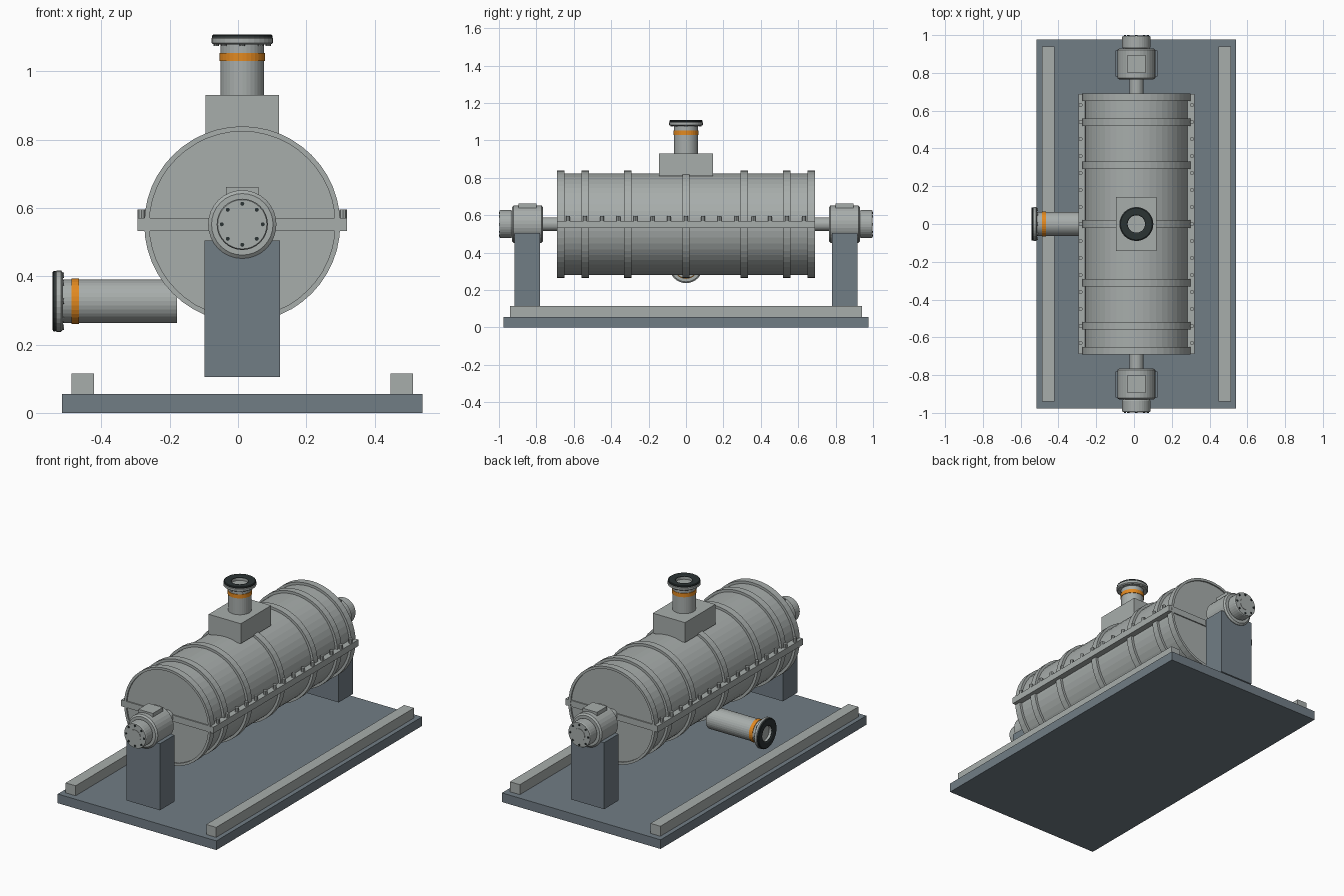
import bpy
import bmesh
from math import sin, cos, tau, pi
from mathutils import Matrix, Vector

cube = bpy.data.objects.get("Cube")
if cube:
    bpy.data.objects.remove(cube, do_unlink=True)


def material(name, r, g, b):
    mat = bpy.data.materials.new(name)
    mat.use_nodes = True
    mat.diffuse_color = (r, g, b, 1)
    mat.node_tree.nodes["Principled BSDF"].inputs["Base Color"].default_value = (r, g, b, 1)
    return mat


GREY = material("light grey metal", 0.39, 0.42, 0.41)
SLATE = material("slate paint", 0.165, 0.205, 0.235)
ORANGE = material("orange band", 0.76, 0.25, 0.015)
DARK = material("dark rubber", 0.024, 0.033, 0.034)

CX = 0.0125   # machine centreline
AXIS_Z = 0.552  # drum axis height
TURN = {
    "+z": Matrix(),
    "-x": Matrix.Rotation(-pi / 2, 4, "Y"),
    "+y": Matrix.Rotation(-pi / 2, 4, "X"),
    "-y": Matrix.Rotation(pi / 2, 4, "X"),
}


def finish(name, bm, mat):
    bmesh.ops.recalc_face_normals(bm, faces=bm.faces)
    mesh = bpy.data.meshes.new(name)
    bm.to_mesh(mesh)
    bm.free()
    mesh.materials.append(mat)
    obj = bpy.data.objects.new(name, mesh)
    bpy.context.scene.collection.objects.link(obj)
    return obj


def box(name, x, y, z, mat):
    """Box from (low, high) pairs."""
    bm = bmesh.new()
    size = [hi - lo for lo, hi in (x, y, z)]
    mid = Vector([(hi + lo) / 2 for lo, hi in (x, y, z)])
    bmesh.ops.create_cube(bm, size=1, matrix=Matrix.Translation(mid) @ Matrix.Diagonal((*size, 1)))
    return finish(name, bm, mat)


def lathe(name, profile, origin, axis, mat, sides=32, ring=False):
    """Spin (radius, height) points round an axis; ring closes the profile, otherwise ends are capped."""
    bm = bmesh.new()
    place = Matrix.Translation(origin) @ TURN[axis]
    loops = []
    for r, h in profile:
        loops.append([bm.verts.new(place @ Vector((r * cos(tau * i / sides), r * sin(tau * i / sides), h)))
                      for i in range(sides)])
    pairs = list(zip(loops, loops[1:]))
    if ring:
        pairs.append((loops[-1], loops[0]))
    else:
        bm.faces.new(loops[0])
        bm.faces.new(loops[-1])
    for a, b in pairs:
        for i in range(sides):
            j = (i + 1) % sides
            bm.faces.new((a[i], a[j], b[j], b[i]))
    return finish(name, bm, mat)


def rod(name, r, h0, h1, origin, axis, mat, sides=32):
    return lathe(name, [(r, h0), (r, h1)], origin, axis, mat, sides)


def tube(name, r_in, r_out, h0, h1, origin, axis, mat, sides=32):
    return lathe(name, [(r_in, h0), (r_out, h0), (r_out, h1), (r_in, h1)], origin, axis, mat, sides, True)


def studs(name, count, radius, r, h0, h1, origin, axis, mat):
    """Circle of small bolts."""
    for i in range(count):
        a = tau * i / count
        offset = TURN[axis] @ Vector((radius * cos(a), radius * sin(a), 0))
        rod(f"{name}_{i + 1}", r, h0, h1, Vector(origin) + offset, axis, mat, 8)


# Base plate and side rails
box("base_plate", (-0.515, 0.54), (-0.977, 0.977), (0, 0.055), SLATE)
for side, x in (("right", -0.455), ("left", 0.48)):
    box(f"{side}_rail", (x - 0.033, x + 0.033), (-0.94, 0.94), (0.055, 0.115), GREY)

# Drum with reinforcing hoops
centre = (CX, 0, AXIS_Z)
rod("drum", 0.272, -0.682, 0.682, centre, "+y", GREY, 48)
for i, y in enumerate((-0.67, -0.538, -0.312, 0, 0.312, 0.538, 0.67)):
    tube(f"drum_hoop_{i + 1}", 0.265 if abs(y) < 0.6 else 0.272, 0.287, y - 0.02, y + 0.02,
         centre, "+y", GREY, 48)

# Horizontal split flange and its bolts
box("split_flange", (CX - 0.307, CX + 0.307), (-0.689, 0.689), (0.532, 0.57), GREY)
for side in (-1, 1):
    for i in range(-7, 8):
        rod(f"flange_bolt_{'left' if side > 0 else 'right'}_{i + 8}", 0.011, 0.56, 0.595,
            (CX + side * 0.295, i * 0.09, 0), "+z", GREY, 8)

# Inlet block on top of the drum
box("inlet_block", (CX - 0.107, CX + 0.107), (-0.144, 0.144), (0.81, 0.93), GREY)


def port(name, origin, axis, length):
    """Pipe with a painted band, bolted flange and gasket; origin is the inner end."""
    rod(f"{name}_pipe", 0.064, 0, length - 0.022, origin, axis, GREY)
    tube(f"{name}_band", 0.06, 0.067, length - 0.078, length - 0.055, origin, axis, ORANGE)
    t = length
    lathe(f"{name}_flange",
          [(0.046, t - 0.03), (0.083, t - 0.03), (0.09, t - 0.025), (0.09, t - 0.012),
           (0.086, t - 0.007), (0.046, t - 0.007)], origin, axis, GREY, ring=True)
    lathe(f"{name}_gasket",
          [(0.046, t - 0.009), (0.088, t - 0.009), (0.088, t - 0.003), (0.084, t),
           (0.052, t), (0.046, t - 0.004)], origin, axis, DARK, ring=True)
    studs(f"{name}_flange_bolt", 8, 0.076, 0.008, t - 0.034, t - 0.02, origin, axis, GREY)


port("inlet", (CX, 0, 0.92), "+z", 0.188)
port("outlet", (-0.178, 0, 0.327), "-x", 0.365)

# Bearing stands at both ends
for end, axis, s in (("front", "-y", -1), ("back", "+y", 1)):
    def span(a, b):
        return tuple(sorted((s * a, s * b)))

    box(f"{end}_post", (CX - 0.111, CX + 0.111), span(0.78, 0.918), (0.105, 0.505), SLATE)
    rod(f"{end}_shaft", 0.037, 0.65, 0.998, centre, axis, GREY)
    lathe(f"{end}_bearing_housing",
          [(0.09, 0.765), (0.1, 0.772), (0.1, 0.922), (0.09, 0.93)], centre, axis, GREY)
    box(f"{end}_bearing_cap_block", (CX - 0.048, CX + 0.048), span(0.8, 0.896), (0.6, 0.662), GREY)
    lathe(f"{end}_end_cap",
          [(0.068, 0.925), (0.075, 0.937), (0.075, 0.99), (0.072, 0.996)], centre, axis, GREY)
    studs(f"{end}_cap_bolt", 8, 0.06, 0.006, 0.985, 1.0, centre, axis, DARK)
